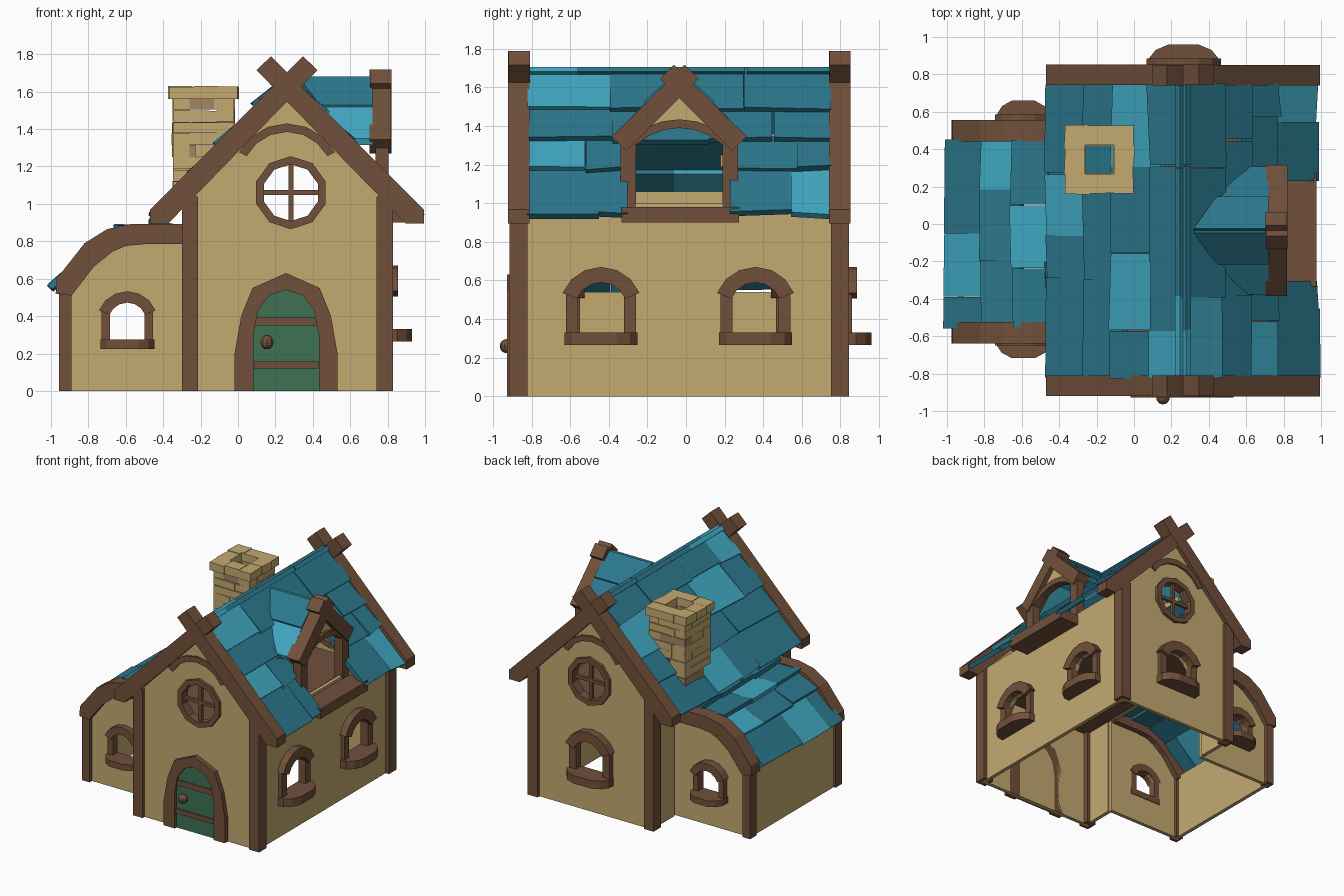
import bpy, bmesh, math, random
from mathutils import Vector

if "Cube" in bpy.data.objects:
    bpy.data.objects.remove(bpy.data.objects["Cube"])

random.seed(4)
YC, XC = -0.035, 0.262          # middle of the main house


def material(name, r, g, b):
    m = bpy.data.materials.new(name)
    m.diffuse_color = [(c / 255) ** 2.2 for c in (r, g, b)] + [1]
    m.use_nodes = True
    m.node_tree.nodes["Principled BSDF"].inputs["Base Color"].default_value = m.diffuse_color
    return m


TAN = material("tan plaster", 194, 168, 112)
WOOD = material("brown wood", 112, 81, 61)
BLUE = material("dark blue tile", 47, 119, 140)
LIGHT = material("light blue tile", 66, 166, 192)
GREEN = material("green door", 64, 112, 83)
BRICK = material("dull brown brick", 162, 130, 98)


def finish(name, bm, mats):
    bmesh.ops.recalc_face_normals(bm, faces=bm.faces)
    me = bpy.data.meshes.new(name)
    bm.to_mesh(me)
    bm.free()
    for m in mats:
        me.materials.append(m)
    ob = bpy.data.objects.new(name, me)
    bpy.context.collection.objects.link(ob)
    return ob


def front(a, b, c): return (a, c, b)     # profile in x,z
def side(a, b, c): return (c, a, b)      # profile in y,z


def prism(name, loops, lo, hi, frame, mat):
    """Extrude closed outlines (later ones may be holes) and map them to space."""
    cu = bpy.data.curves.new(name, 'CURVE')
    cu.dimensions, cu.fill_mode, cu.extrude = '2D', 'BOTH', abs(hi - lo) / 2
    for pts in loops:
        s = cu.splines.new('POLY')
        s.points.add(len(pts) - 1)
        for p, q in zip(s.points, pts):
            p.co = (q[0], q[1], 0, 1)
        s.use_cyclic_u = True
    tmp = bpy.data.objects.new("tmp", cu)
    bpy.context.collection.objects.link(tmp)
    dg = bpy.context.evaluated_depsgraph_get()
    me = bpy.data.meshes.new_from_object(tmp.evaluated_get(dg))
    bm = bmesh.new()
    bm.from_mesh(me)
    bpy.data.objects.remove(tmp)
    bpy.data.meshes.remove(me)
    bmesh.ops.remove_doubles(bm, verts=bm.verts, dist=1e-5)
    for f in bm.faces:
        f.material_index = 0
        f.smooth = False
    for v in bm.verts:
        v.co = frame(v.co.x, v.co.y, v.co.z + (lo + hi) / 2)
    return finish(name, bm, [mat])


def hexa(bm, pts, mi=0):
    """Six-sided block from 4 bottom and 4 top points."""
    v = [bm.verts.new(p) for p in pts]
    for f in ((0, 1, 2, 3), (4, 5, 6, 7), (0, 1, 5, 4), (1, 2, 6, 5), (2, 3, 7, 6), (3, 0, 4, 7)):
        bm.faces.new([v[i] for i in f]).material_index = mi


def cuboid(bm, x0, x1, y0, y1, z0, z1, mi=0):
    hexa(bm, [(x, y, z) for z in (z0, z1) for x, y in ((x0, y0), (x1, y0), (x1, y1), (x0, y1))], mi)


def box(name, dims, mat):
    bm = bmesh.new()
    cuboid(bm, *dims)
    return finish(name, bm, [mat])


def arc(cx, cz, r, a0, a1, n):
    return [(cx + r * math.cos(math.radians(a0 + (a1 - a0) * i / n)),
             cz + r * math.sin(math.radians(a0 + (a1 - a0) * i / n))) for i in range(n + 1)]


def band(cx, cz, r0, r1, a, n):
    return arc(cx, cz, r1, a, 180 - a, n) + arc(cx, cz, r0, 180 - a, a, n)


def arch_hole(u, z0, s):
    return [(u - .125 * s, z0 + .05 * s), (u + .125 * s, z0 + .05 * s)] + arc(u, z0 + .19 * s, .135 * s, 22, 158, 6)


def window(name, u, z0, s, place):
    """Arched frame with posts and a rounded sill; place(u, outward, z)."""
    up = lambda a, b, c: place(a, c, b)
    prism(name + "_arch", [band(u, z0 + .19 * s, .135 * s, .215 * s, 22, 6)], -.04, .055, up, WOOD)
    for k in (-1, 1):
        a, b = u + k * .12 * s, u + k * .182 * s
        prism(name + "_post", [[(a, z0 + .06 * s), (b, z0 + .06 * s), (b, z0 + .27 * s), (a, z0 + .25 * s)]],
              -.035, .03, up, WOOD)
    sill = [(-.19, -.04), (-.19, .05), (-.15, .1), (-.08, .13), (.08, .13), (.15, .1), (.19, .05), (.19, -.04)]
    prism(name + "_sill", [[(u + p * s, q) for p, q in sill]], z0, z0 + .065 * s, place, WOOD)


def round_window(name, y0, y1):
    ym = (y0 + y1) / 2
    prism(name + "_ring", [arc(.283, 1.06, .195, 18, 342, 9), arc(.283, 1.06, .152, 18, 342, 9)], y0, y1, front, WOOD)
    box(name + "_bar", (.27, .296, ym - .012, ym + .012, .9, 1.22), WOOD)
    box(name + "_crossbar", (.13, .44, ym - .012, ym + .012, 1.047, 1.073), WOOD)


# main walls (hollow, no ground floor)
gable = [(-.27, 0), (.80, 0), (.80, 1.06), (XC, 1.6), (-.27, 1.06)]
porthole = arc(.283, 1.06, .16, 18, 342, 9)
prism("front_wall", [gable, porthole], -.89, -.86, front, TAN)
prism("back_wall", [gable, porthole, arch_hole(.265, .265, 1)], .79, .82, front, TAN)
prism("right_wall", [[(-.88, 0), (.81, 0), (.81, 1.0), (-.88, 1.0)]] + [arch_hole(y, .265, 1) for y in (-.44, .36)],
      .77, .80, side, TAN)
prism("left_wall", [[(-.88, 0), (-.6, 0), (-.6, .8), (.53, .8), (.53, 0), (.81, 0), (.81, 1.06), (-.88, 1.06)]],
      -.27, -.24, side, TAN)
box("attic_floor", (-.24, .77, -.86, .79, .80, .83), WOOD)

# annex walls
shed = [(-.94, 0), (-.94, .53), (-.8, .73), (-.7, .8), (-.55, .84), (-.25, .84), (-.25, 0)]
prism("annex_front_wall", [shed, arch_hole(-.592, .225, .76)], -.60, -.57, front, TAN)
prism("annex_back_wall", [shed, arch_hole(-.592, .225, .76)], .485, .515, front, TAN)
box("annex_left_wall", (-.94, -.91, -.59, .505, 0, .54), TAN)

# corner posts
for y0, y1 in ((-.915, -.82), (.75, .845)):
    box("post_left", (-.30, -.215, y0, y1, 0, 1.04), WOOD)
    box("post_right", (.74, .83, y0, y1, 0, 1.04), WOOD)
for y0, y1 in ((-.63, -.55), (.465, .545)):
    box("annex_post", (-.957, -.89, y0, y1, 0, .54), WOOD)

# crossed gable beams, gable arcs and curved annex beams
rafter = [(-.732, .895), (-.635, .895), (.163, 1.715), (.085, 1.79), (-.732, .968)]
eave = [(-.975, .52), (-.97, .6), (-.82, .79), (-.7, .865), (-.57, .893), (-.26, .893),
        (-.26, .785), (-.5, .785), (-.6, .775), (-.67, .745), (-.77, .665), (-.89, .51)]
for y0, y1 in ((-.92, -.81), (.742, .852)):
    for k in (-1, 1):
        prism("gable_beam", [[(XC + k * u, z) for u, z in rafter]], y0 + k * .001, y1 + k * .001, front, WOOD)
for y0, y1 in ((-.905, -.85), (.78, .835)):
    prism("gable_arc", [band(XC, 1.14, .245, .29, 28, 6)], y0, y1, front, WOOD)
for y0, y1 in ((-.64, -.525), (.44, .555)):
    prism("annex_beam", [eave], y0, y1, front, WOOD)

# windows
for y in (-.44, .36):
    window("right_window", y, .265, 1, lambda u, o, z: (.80 + o, u, z))
window("back_window", .265, .265, 1, lambda u, o, z: (u, .83 + o, z))
window("annex_front_window", -.592, .225, .76, lambda u, o, z: (u, -.60 - o * .9, z))
window("annex_back_window", -.592, .225, .76, lambda u, o, z: (u, .53 + o, z))
round_window("front_round_window", -.915, -.84)
round_window("back_round_window", .77, .845)

# door
half_out = [(.275, 0), (.275, .2), (.24, .4), (.18, .55), (0, .63)]
half_in = [(.175, 0), (.175, .3), (.15, .43), (.09, .51), (0, .54)]
both = lambda h: [(.257 + u, z) for u, z in h] + [(.257 - u, z) for u, z in h[-2::-1]]
prism("door_frame", [both(half_out) + both(half_in)[::-1]], -.928, -.86, front, WOOD)
prism("door", [both(half_in)], -.905, -.87, front, GREEN)
for z0, z1 in ((.12, .157), (.35, .393)):
    box("door_strap", (.085, .43, -.916, -.90, z0, z1), WOOD)
bm = bmesh.new()
bmesh.ops.create_uvsphere(bm, u_segments=10, v_segments=8, radius=.037)
bmesh.ops.translate(bm, verts=bm.verts, vec=(.155, -.928, .26))
knob = finish("door_knob", bm, [WOOD])


def roof(name, path, rows):
    """Overlapping slabs down a profile; each row = (y breaks, light tiles, skipped tiles)."""
    bm = bmesh.new()
    j = lambda a: random.uniform(-a, a)
    for (p, q), (br, light, skip) in zip(zip(path, path[1:]), rows):
        p, q = Vector((p[0], 0, p[1])), Vector((q[0], 0, q[1]))
        d = (q - p).normalized()
        n = Vector((-d.z, 0, d.x))
        n = n if n.z > 0 else -n
        for i, (a, b) in enumerate(zip(br, br[1:])):
            if i in skip:
                continue
            lift = .022 + j(.008)
            up = p - d * .03 - n * .012
            lo = [q + d * (.02 + j(.014)) + n * (lift + j(.006)) for _ in range(2)]
            a2, b2 = a + j(.006), b + j(.006)
            base = [up + Vector((0, a2, 0)), up + Vector((0, b2, 0)),
                    lo[1] + Vector((0, b2, 0)), lo[0] + Vector((0, a2, 0))]
            hexa(bm, [v - n * .018 for v in base] + [v + n * .018 for v in base], int(i in light))
    return finish(name, bm, [BLUE, LIGHT])


# tiled roofs
A, B = -.82, .75
roof("right_roof", [(XC + u, 1.68 - u * 1.08) for u in (0, .18, .33, .47, .685)], [
    ([A, -.39, -.13, .3, B], [0], []),
    ([A, -.38, .12, .45, B], [], []),
    ([A, -.52, -.3, .23, .57, B], [0], [2]),
    ([A, -.45, -.3, .23, .55, B], [4], [2])])
roof("left_roof", [(XC - u, 1.68 - u * 1.08) for u in (0, .14, .34, .49, .69)], [
    ([A, -.57, -.2, .31, B], [0], []),
    ([A, -.57, -.16, .3, B], [1, 3], []),
    ([A, -.3, .24, .5, B], [], []),
    ([A, -.29, -.06, .27, B], [2], [])])
roof("annex_roof", [(-.27, .865), (-.45, .875), (-.63, .85), (-.79, .755), (-.965, .555)], [
    ([-.56, -.2, .2, .45], [], []),
    ([-.56, -.24, .1, .45], [1], []),
    ([-.56, -.2, .18, .45], [2], []),
    ([-.56, -.39, -.05, .45], [1], [])])

# dormer frame
dside = lambda a, b, c: (c, YC + a, b)
for k in (-1, 1):
    prism("dormer_beam", [[(k * .35, 1.345), (k * .275, 1.27), (k * -.1, 1.645), (k * -.028, 1.718)]],
          .705 + k * .001, .82 + k * .001, dside, WOOD)
    prism("dormer_post", [[(k * .225, .96), (k * .305, .96), (k * .305, 1.32), (k * .225, 1.36)]], .735, .805, dside, WOOD)
prism("dormer_arc", [band(0, 1.06, .33, .375, 48, 6)], .735, .80, dside, WOOD)
prism("dormer_gable", [[(0, 1.6), (-.25, 1.34)] + arc(0, 1.06, .34, 132, 48, 6) + [(.25, 1.34)]],
      .75, .78, dside, TAN)
box("dormer_sill", (.74, .975, -.335, .275, .9, .98), WOOD)

# dormer roof, two rows on each slope
bm = bmesh.new()
for k in (-1, 1):
    for u0, u1, z0, z1, x0, x1, mi in ((0, .17, 1.66, 1.51, .32, .44, 0), (.14, .33, 1.525, 1.33, .42, .60, int(k < 0))):
        base = [(x0, YC + k * u0, z0), (.72, YC + k * u0, z0), (.72, YC + k * u1, z1), (x1, YC + k * u1, z1)]
        hexa(bm, [(x, y, z - .015) for x, y, z in base] + [(x, y + k * .012, z + .02) for x, y, z in base], mi)
finish("dormer_roof", bm, [BLUE, LIGHT])

# brick chimney: pinwheel courses stepped to the roof slope
bm = bmesh.new()
CX, CY = -.185, .345


def course(z0, z1, h, t, turn):
    for s in range(4):
        ang = s * math.pi / 2
        mid = random.uniform(-.06, .06)
        for a, b in ((-h, mid), (mid, h - t)):
            pts = [(a, -h), (b, -h - random.uniform(-.004, .008)), (b, -h + t), (a, -h + t)]
            pts = [(turn * u, w) for u, w in pts]
            pts = [(CX + u * math.cos(ang) - w * math.sin(ang), CY + u * math.sin(ang) + w * math.cos(ang)) for u, w in pts]
            if z1 < 1.62 - (XC - max(p[0] for p in pts)) * 1.08:
                continue
            dz = random.uniform(-.004, .004)
            hexa(bm, [(x, y, z0) for x, y in pts] + [(x, y, z1 + dz) for x, y in pts], int(random.random() < .12))


for i in range(9):
    course(1.0 + i * .063, 1.06 + i * .063, .163, .09, 1 if i % 2 else -1)
course(1.56, 1.628, .183, .105, 1)
finish("chimney", bm, [TAN, BRICK])
